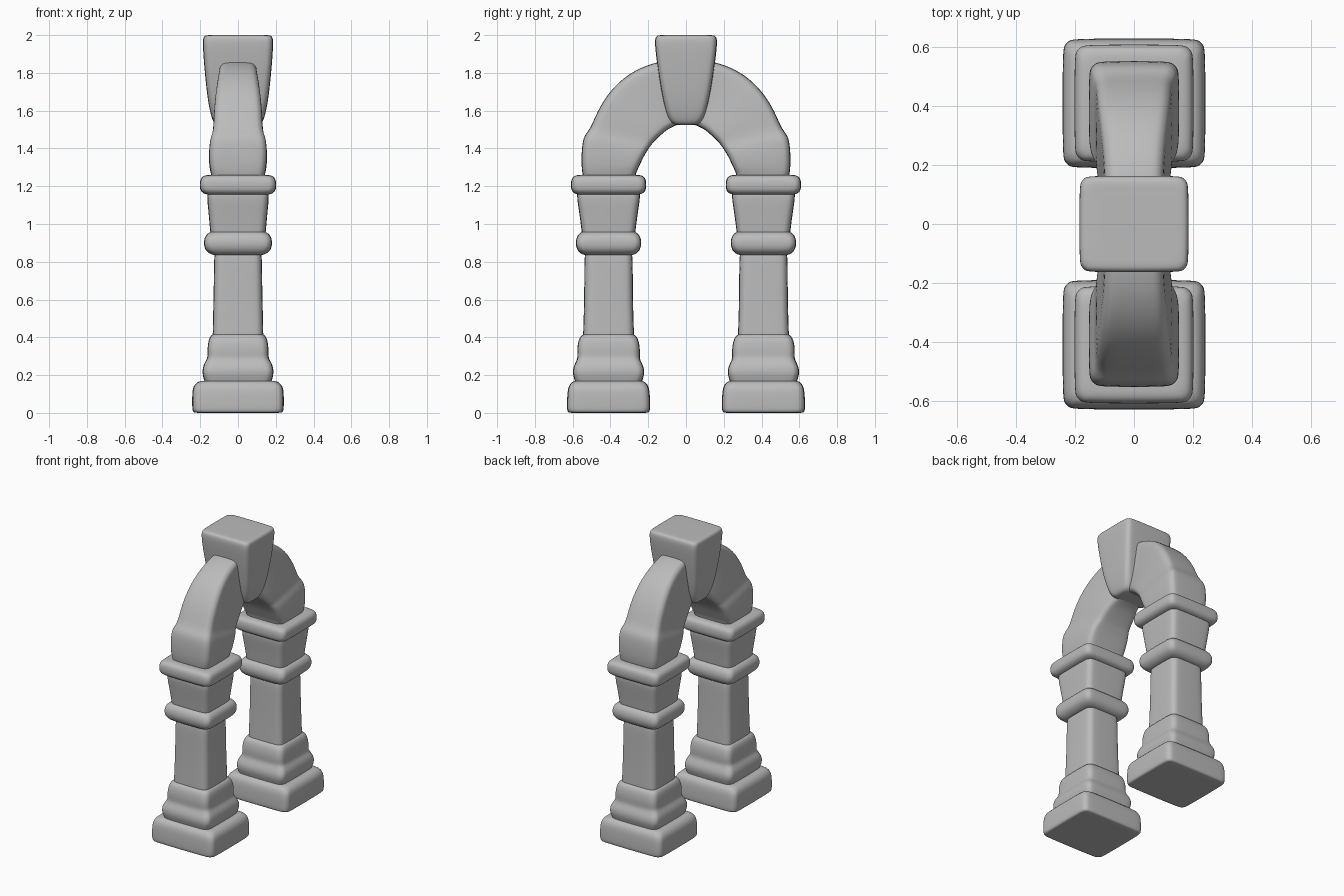
import bpy, bmesh, math
from mathutils import Vector

cube = bpy.data.objects.get("Cube")
if cube:
    bpy.data.objects.remove(cube, do_unlink=True)

stone = bpy.data.materials.new("grey_stone")
stone.use_nodes = True
GREY = (0.5, 0.5, 0.5, 1)
stone.diffuse_color = GREY
stone.node_tree.nodes["Principled BSDF"].inputs["Base Color"].default_value = GREY
PILLAR_Y = 0.41


def rounded_ring(centre, v_axis, hx, hv, radius):
    """Rounded rectangle spanned by x and v_axis."""
    pts = []
    radius = min(radius, hx * 0.9, hv * 0.9)
    for quarter, (sx, sv) in enumerate([(1, 1), (-1, 1), (-1, -1), (1, -1)]):
        for step in range(4):
            a = math.pi / 2 * (quarter + step / 3)
            x = sx * (hx - radius) + radius * math.cos(a)
            v = sv * (hv - radius) + radius * math.sin(a)
            pts.append(centre + Vector((x, 0, 0)) + v_axis * v)
    return pts


def loft(name, sections, radius):
    """Skin (centre, v_axis, half x, half v) sections and smooth the result."""
    first, last = sections[0], sections[-1]
    cap = lambda s: (s[0], s[1], s[2] * 0.8, s[3] * 0.8)
    sections = [cap(first)] + sections + [cap(last)]
    bm = bmesh.new()
    rings = [[bm.verts.new(p) for p in rounded_ring(*s, radius)] for s in sections]
    for a, b in zip(rings, rings[1:]):
        n = len(a)
        for i in range(n):
            j = (i + 1) % n
            bm.faces.new((a[i], a[j], b[j], b[i]))
    bm.faces.new(rings[0][::-1])
    bm.faces.new(rings[-1])
    bmesh.ops.recalc_face_normals(bm, faces=bm.faces)
    mesh = bpy.data.meshes.new(name)
    bm.to_mesh(mesh)
    bm.free()
    mesh.materials.append(stone)
    for poly in mesh.polygons:
        poly.use_smooth = True
    obj = bpy.data.objects.new(name, mesh)
    bpy.context.collection.objects.link(obj)
    sub = obj.modifiers.new("soften", "SUBSURF")
    sub.levels = sub.render_levels = 2
    return obj


def upright(name, y, profile, radius=0.045):
    """Stack of level sections given as (z, half x, half y)."""
    return loft(name, [(Vector((0, y, z)), Vector((0, 1, 0)), hx, hy)
                       for z, hx, hy in profile], radius)


# Pillar parts, bottom to top
PARTS = {
    "plinth": [(0, .225, .205), (.005, .24, .218), (.03, .243, .221), (.10, .243, .219),
               (.14, .238, .213), (.165, .215, .195), (.17, .19, .17)],
    "base_moulding": [(.13, .17, .17), (.17, .178, .178), (.20, .188, .189), (.235, .188, .189),
                      (.265, .178, .176), (.29, .16, .163), (.33, .163, .168),
                      (.385, .157, .16), (.41, .145, .145), (.42, .125, .125)],
    "shaft": [(.38, .135, .135), (.42, .134, .135), (.55, .131, .130),
              (.75, .127, .128), (.86, .127, .128)],
    "collar": [(.835, .13, .13), (.845, .155, .15), (.865, .176, .168), (.90, .182, .176),
               (.935, .176, .168), (.955, .155, .15), (.962, .13, .13)],
    "capital": [(.93, .145, .14), (.97, .148, .143), (1.08, .158, .158), (1.18, .168, .174)],
    "abacus": [(1.155, .165, .165), (1.165, .19, .188), (1.185, .203, .20), (1.23, .203, .20),
               (1.252, .19, .188), (1.26, .165, .165)],
}

# Arch ribs: inner edge (y, z), outer edge (y, z), half x
ARCH = [
    (.27, 1.23, .54, 1.23, .135), (.265, 1.27, .55, 1.27, .145),
    (.25, 1.30, .555, 1.33, .154), (.223, 1.36, .55, 1.43, .154),
    (.197, 1.40, .535, 1.475, .145), (.18, 1.425, .505, 1.505, .132),
    (.14, 1.465, .465, 1.61, .130), (.10, 1.50, .385, 1.73, .120),
    (.06, 1.52, .275, 1.815, .107), (.03, 1.53, .15, 1.862, .10),
    (0, 1.535, 0, 1.88, .10),
]

for side, label in ((-1, "front"), (1, "back")):
    for part, profile in PARTS.items():
        upright(f"{label}_{part}", side * PILLAR_Y, profile)
    ribs = []
    for yi, zi, yo, zo, hx in ARCH:
        inner, outer = Vector((0, side * yi, zi)), Vector((0, side * yo, zo))
        span = outer - inner
        ribs.append(((inner + outer) / 2, span.normalized(), hx, span.length / 2))
    loft(f"{label}_arch_half", ribs, 0.045)

# Tapered keystone at the crown
upright("keystone", 0, [(1.525, .105, .055), (1.53, .125, .075), (1.56, .14, .098),
                        (1.65, .16, .122), (1.78, .174, .144), (1.90, .184, .160),
                        (1.97, .187, .166), (1.993, .182, .160), (2.0, .165, .145)], 0.04)
